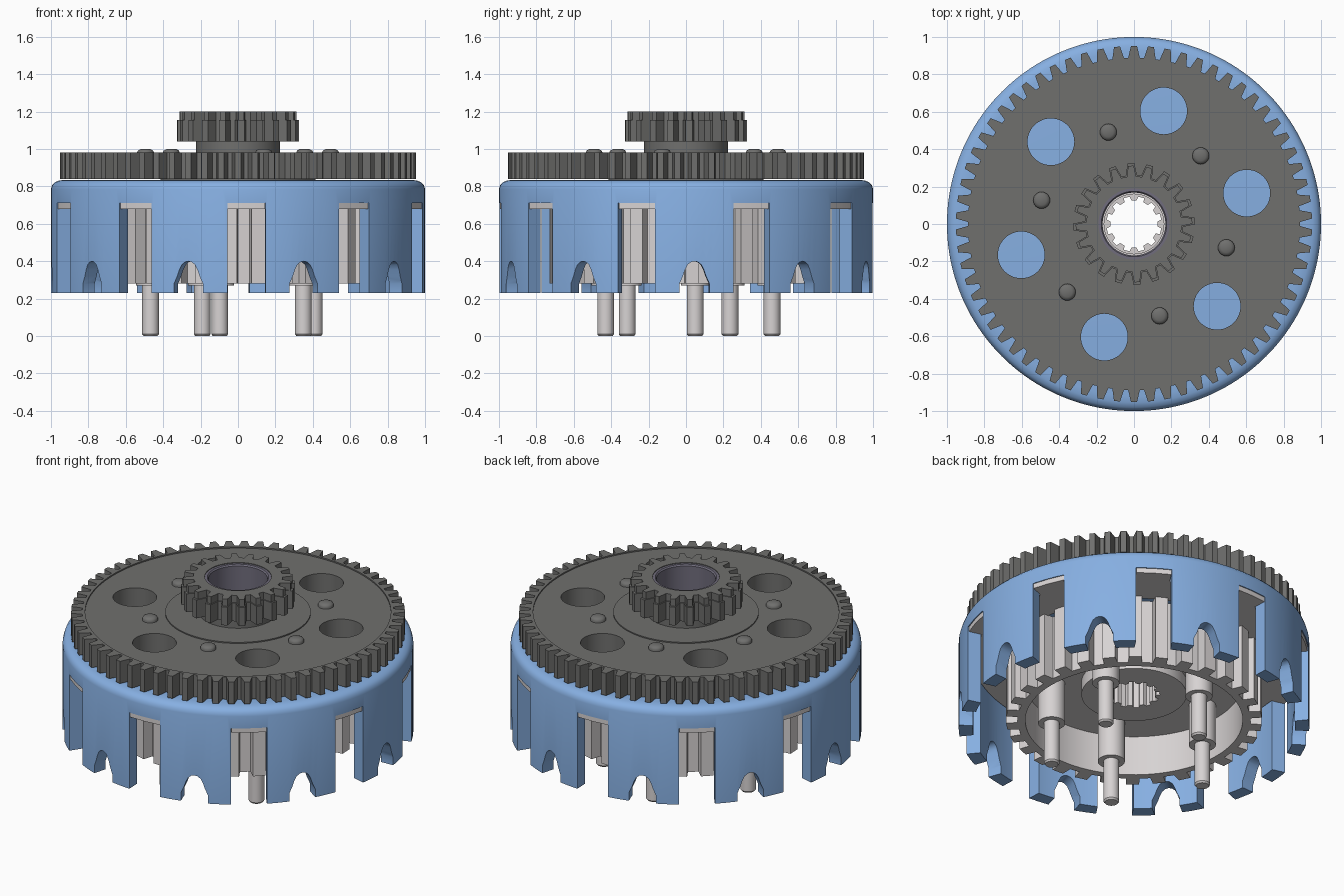
import bpy, bmesh, math
from math import sin, cos, pi, radians

if "Cube" in bpy.data.objects:
    bpy.data.objects.remove(bpy.data.objects["Cube"])


def material(name, rgb):
    m = bpy.data.materials.new(name)
    m.diffuse_color = (*rgb, 1)
    m.use_nodes = True
    m.node_tree.nodes["Principled BSDF"].inputs["Base Color"].default_value = m.diffuse_color
    return m


BLUE = material("blue_anodised", (0.24, 0.43, 0.76))
DARK = material("dark_steel", (0.16, 0.16, 0.155))
LIGHT = material("light_alloy", (0.68, 0.65, 0.65))
SLEEVE = material("sleeve_metal", (0.16, 0.15, 0.20))


def finish(ob, mat, angle=30):
    """Apply modifiers, merge seams, smooth with sharp edges kept."""
    bpy.ops.object.select_all(action='DESELECT')
    ob.select_set(True)
    bpy.context.view_layer.objects.active = ob
    bpy.ops.object.convert(target='MESH')
    ob = bpy.context.view_layer.objects.active
    bm = bmesh.new()
    bm.from_mesh(ob.data)
    bmesh.ops.remove_doubles(bm, verts=bm.verts, dist=1e-5)
    bmesh.ops.recalc_face_normals(bm, faces=bm.faces)
    bm.to_mesh(ob.data)
    bm.free()
    ob.data.materials.clear()
    ob.data.materials.append(mat)
    bpy.ops.object.shade_smooth_by_angle(angle=radians(angle))
    return ob


def mesh_object(name, bm):
    bmesh.ops.remove_doubles(bm, verts=bm.verts, dist=1e-6)
    bmesh.ops.recalc_face_normals(bm, faces=bm.faces)
    me = bpy.data.meshes.new(name)
    bm.to_mesh(me)
    bm.free()
    ob = bpy.data.objects.new(name, me)
    bpy.context.collection.objects.link(ob)
    return ob


def lathe(name, profile, n=96, loc=(0, 0, 0), closed=False):
    """Revolve (r, z) points round the z axis."""
    bm = bmesh.new()
    rings = [[bm.verts.new((r * cos(2 * pi * i / n) + loc[0],
                            r * sin(2 * pi * i / n) + loc[1], z + loc[2]))
              for i in range(n)] for r, z in profile]
    pairs = list(zip(rings, rings[1:]))
    if closed:
        pairs.append((rings[-1], rings[0]))
    for a, b in pairs:
        for i in range(n):
            j = (i + 1) % n
            bm.faces.new((a[i], a[j], b[j], b[i]))
    return mesh_object(name, bm)


def circle(r, x=0, y=0, n=64):
    return [(x + r * cos(2 * pi * i / n), y + r * sin(2 * pi * i / n)) for i in range(n)]


def toothed(n, root, tip, base=0.66, top=0.34, phase=0.0):
    """Gear outline: trapezoid teeth, widths as fractions of the pitch."""
    pts = []
    for i in range(n):
        for f, r in ((-base / 2, root), (-top / 2, tip), (top / 2, tip), (base / 2, root)):
            a = phase + 2 * pi * (i + f) / n
            pts.append((r * cos(a), r * sin(a)))
    return pts


def plate(name, loops, z0, z1, mat):
    """Flat filled outline with holes, extruded from z0 to z1."""
    cu = bpy.data.curves.new(name, 'CURVE')
    cu.dimensions = '2D'
    cu.fill_mode = 'BOTH'
    cu.extrude = (z1 - z0) / 2
    for loop in loops:
        sp = cu.splines.new('POLY')
        sp.points.add(len(loop) - 1)
        for p, (x, y) in zip(sp.points, loop):
            p.co = (x, y, 0, 1)
        sp.use_cyclic_u = True
    ob = bpy.data.objects.new(name, cu)
    ob.location.z = (z0 + z1) / 2
    bpy.context.collection.objects.link(ob)
    return finish(ob, mat)


def radial_cutters(name, profile, start, r0=0.75, r1=1.15):
    """Ten prisms pointing outwards; profile is (sideways, z)."""
    bm = bmesh.new()
    for k in range(10):
        a = radians(start + 36 * k)
        c, s = cos(a), sin(a)
        ends = [[bm.verts.new((r * c - t * s, r * s + t * c, z)) for t, z in profile]
                for r in (r0, r1)]
        bm.faces.new(ends[0])
        bm.faces.new(ends[1])
        for i in range(len(profile)):
            j = (i + 1) % len(profile)
            bm.faces.new((ends[0][i], ends[0][j], ends[1][j], ends[1][i]))
    ob = mesh_object(name, bm)
    ob.hide_render = True
    return ob


# Basket: rounded drum with ten open slots and ten arched finger notches
SLOT0 = -87.4
basket = lathe("basket", [(1, .23), (1, .785), (.994, .806), (.98, .822), (.955, .832), (.92, .835),
                          (.20, .835), (.20, .75), (.92, .75), (.92, .23)], 160, closed=True)
half = [(.08, .1), (.08, .28), (.062, .32), (.05, .355), (.036, .382), (.018, .396)]
arch = half + [(0, .4)] + [(-x, z) for x, z in reversed(half)]
slot = [(-.1025, .1), (.1025, .1), (.1025, .71), (-.1025, .71)]
cutters = [radial_cutters("slot_cutter", slot, SLOT0),
           radial_cutters("arch_cutter", arch, SLOT0 + 18)]
for c in cutters:
    mod = basket.modifiers.new(c.name, 'BOOLEAN')
    mod.operation = 'DIFFERENCE'
    mod.solver = 'EXACT'
    mod.object = c
finish(basket, BLUE)
for c in cutters:
    bpy.data.objects.remove(c)

# Friction disc whose tabs fill the slot tops
disc = []
for k in range(10):
    a = radians(SLOT0 + 36 * k)
    for r, t in ((.908, -.1), (.99, -.1), (.995, 0), (.99, .1), (.908, .1)):
        disc.append((r * cos(a) - t * sin(a), r * sin(a) + t * cos(a)))
    for d in (10, 14, 18, 22, 26):
        disc.append((.912 * cos(a + radians(d)), .912 * sin(a + radians(d))))
plate("friction_disc", [disc, circle(.70, n=96)], .68, .71, LIGHT)

# Large gear: toothed rim, slightly sunken web with six holes, centre disc
holes = [circle(.125, .625 * cos(radians(15.3 + 60 * k)), .625 * sin(radians(15.3 + 60 * k)), 48)
         for k in range(6)]
plate("large_gear_rim", [toothed(66, .888, .952, .74, .36, radians(90)), circle(.872, n=128)],
      .84, .98, DARK)
plate("large_gear_web", [circle(.874, n=128), circle(.3)] + holes, .84, .972, DARK)
plate("large_gear_centre", [circle(.415, n=96), circle(.19)], .825, .979, DARK)

# Rivets on the web
for k in range(6):
    a = radians(45.6 + 60 * k)
    finish(lathe(f"rivet_{k + 1}", [(.045, .95), (.045, .982), (.04, .992), (.026, .999), (0, 1.0)],
                 24, (.51 * cos(a), .51 * sin(a), 0)), DARK, 40)

# Small gear on its neck, stepped near the top
plate("gear_neck", [circle(.225), circle(.19)], .97, 1.06, DARK)
plate("small_gear", [toothed(20, .262, .325, .72, .36, radians(3)), circle(.19)], 1.04, 1.155, DARK)
plate("small_gear_top", [toothed(20, .255, .312, .62, .30, radians(3)), circle(.19)],
      1.155, 1.2, DARK)

# Bore sleeve
finish(lathe("bore_sleeve", [(.195, .72), (.195, 1.19), (.19, 1.196), (.175, 1.196),
                             (.168, 1.188), (.168, .72)], 64, closed=True), SLEEVE)

# Inner hub: toothed cup, floor and splined centre boss
plate("hub_wall", [toothed(30, .665, .73, .56, .48, radians(2.6)), circle(.62, n=96)],
      .28, .685, LIGHT)
spline = toothed(12, .148, .126, .6, .4)
plate("hub_floor", [circle(.63, n=96), spline], .53, .66, LIGHT)
plate("hub_boss", [circle(.30), spline], .45, .54, LIGHT)
plate("hub_spline_collar", [circle(.162), spline], .65, .76, LIGHT)

# Five spring posts with long pins
for k in range(5):
    a = radians(30 + 72 * k)
    finish(lathe(f"spring_post_{k + 1}",
                 [(0, 0), (.037, 0), (.045, .01), (.045, .27), (.077, .27), (.077, .56), (0, .56)],
                 40, (.47 * cos(a), .47 * sin(a), 0)), LIGHT)
